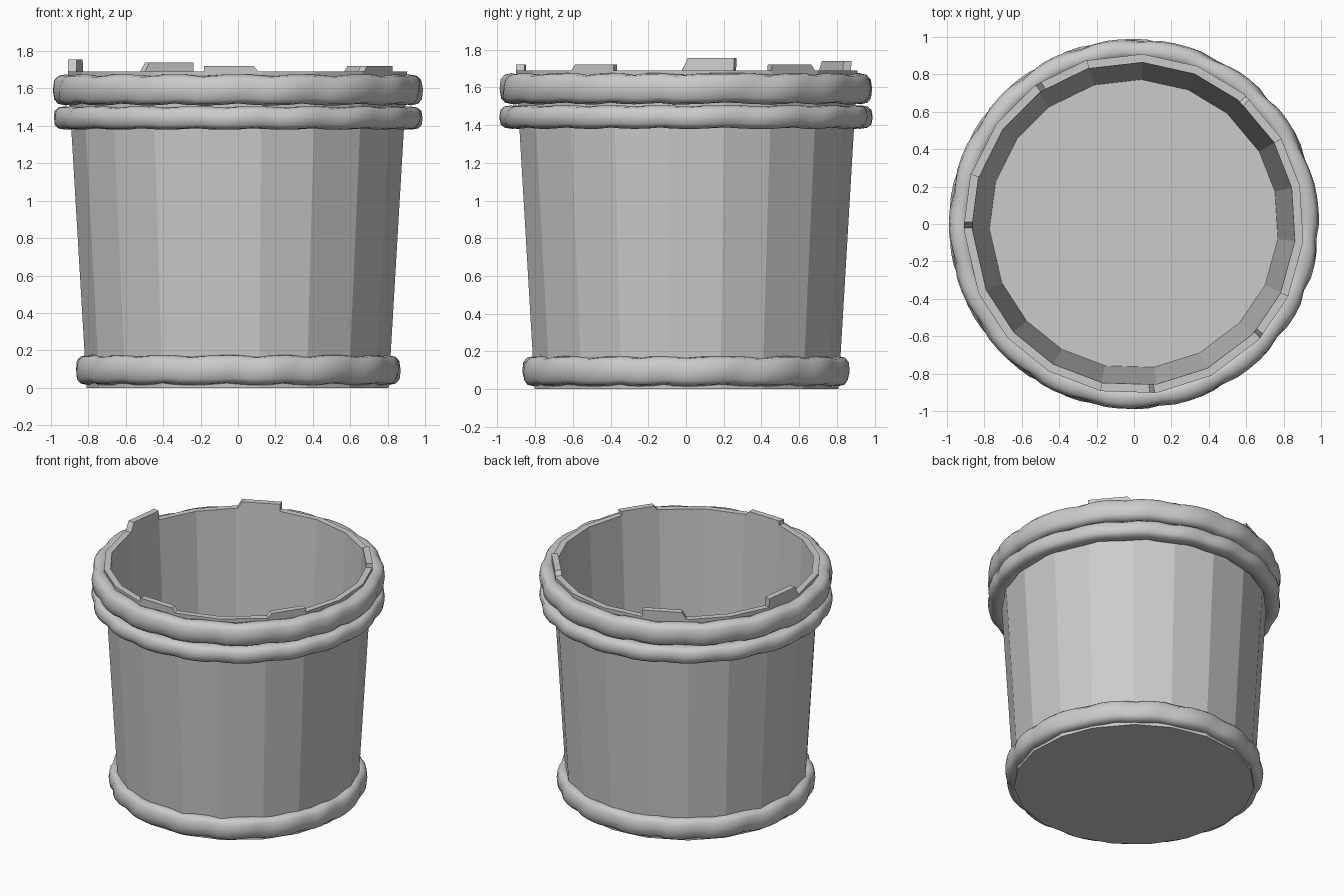
import bpy, bmesh, random
from math import sin, cos, radians, pi, copysign

if "Cube" in bpy.data.objects:
    bpy.data.objects.remove(bpy.data.objects["Cube"])

random.seed(4)
RIM, FLOOR = 1.69, 0.14
# Stave edges around the tub, in degrees
EDGES = [-101.5, -82, -63, -43, -25, -6, 13, 30, 50, 68, 87, 106, 126, 144,
         163, 182, 204, 222, 240]


def outer(z):
    return 0.81 + 0.1 * z / RIM


def inner(z):
    return outer(z) - 0.045


def polar(r, deg, z):
    return (r * cos(radians(deg)), r * sin(radians(deg)), z)


def finish(name, bm):
    bmesh.ops.recalc_face_normals(bm, faces=bm.faces)
    me = bpy.data.meshes.new(name)
    bm.to_mesh(me)
    bm.free()
    ob = bpy.data.objects.new(name, me)
    bpy.context.collection.objects.link(ob)
    return ob


def bridge(bm, a, b):
    n = len(a)
    for i in range(n):
        j = (i + 1) % n
        bm.faces.new((a[i], a[j], b[j], b[i]))


# Tapered stave wall with floor
bm = bmesh.new()
profile = [(outer(0), 0), (outer(RIM), RIM), (inner(RIM), RIM), (inner(FLOOR), FLOOR)]
rings = [[bm.verts.new(polar(r, a, z)) for a in EDGES] for r, z in profile]
for a, b in zip(rings, rings[1:]):
    bridge(bm, a, b)
bm.faces.new(rings[0])
bm.faces.new(rings[-1])
finish("bucket_wall", bm)


# Raised stave ends, each with one slanted end
def stave_end(name, lo, hi, top, slant_high):
    bm = bmesh.new()
    loops = []
    for t, z in ((0, RIM - 0.02), (1, top)):
        s = 0.14 * t
        f0, f1 = (0, 1 - s) if slant_high else (s, 1)
        pts = []
        for r, f in ((inner(z), f0), (outer(z), f0), (outer(z), f1), (inner(z), f1)):
            p = polar(r, lo, z)
            q = polar(r, hi, z)
            pts.append(bm.verts.new([u + (v - u) * f for u, v in zip(p, q)]))
        loops.append(pts)
    bridge(bm, *loops)
    bm.faces.new(loops[0])
    bm.faces.new(loops[1])
    finish(name, bm)


for i, spec in enumerate([(-101.5, -82, 1.72, True), (-43, -25, 1.72, False),
                          (30, 50, 1.72, True), (106, 126, 1.74, True),
                          (163, 182, 1.755, True)]):
    stave_end(f"raised_stave_{i + 1}", *spec)


# Twisted rope hoops with a boxy round section
def rope(name, z0, z1, r_out, strands):
    bm = bmesh.new()
    n, m = 84, 12
    zc, h = (z0 + z1) / 2, (z1 - z0) / 2
    phase = [random.uniform(-0.5, 0.5) for _ in range(6)]
    loops = []
    for i in range(n):
        th = 2 * pi * i / n
        wob = sum(p * sin((k + 2) * th + 5 * p) for k, p in enumerate(phase))
        loop = []
        for j in range(m):
            a = 2 * pi * j / m
            groove = 0.5 + 0.5 * cos(strands * th + wob - a)
            d = 1 - 0.22 * groove ** 3
            c, s = cos(a), sin(a)
            dr = copysign(abs(c) ** 0.8, c) * 0.065 * d
            dz = copysign(abs(s) ** 0.7, s) * h * (0.45 + 0.55 * d)
            z = zc + dz
            r = max(r_out - 0.065 + dr, outer(z) - 0.025)
            loop.append(bm.verts.new((r * cos(th), r * sin(th), z)))
        loops.append(loop)
    for i in range(n):
        bridge(bm, loops[i], loops[(i + 1) % n])
    for f in bm.faces:
        f.smooth = True
    return finish(name, bm)


rope("bottom_rope", 0.015, 0.175, 0.872, 16)
rope("middle_rope", 1.38, 1.505, 0.99, 18)
rope("top_rope", 1.51, 1.675, 0.99, 17)
